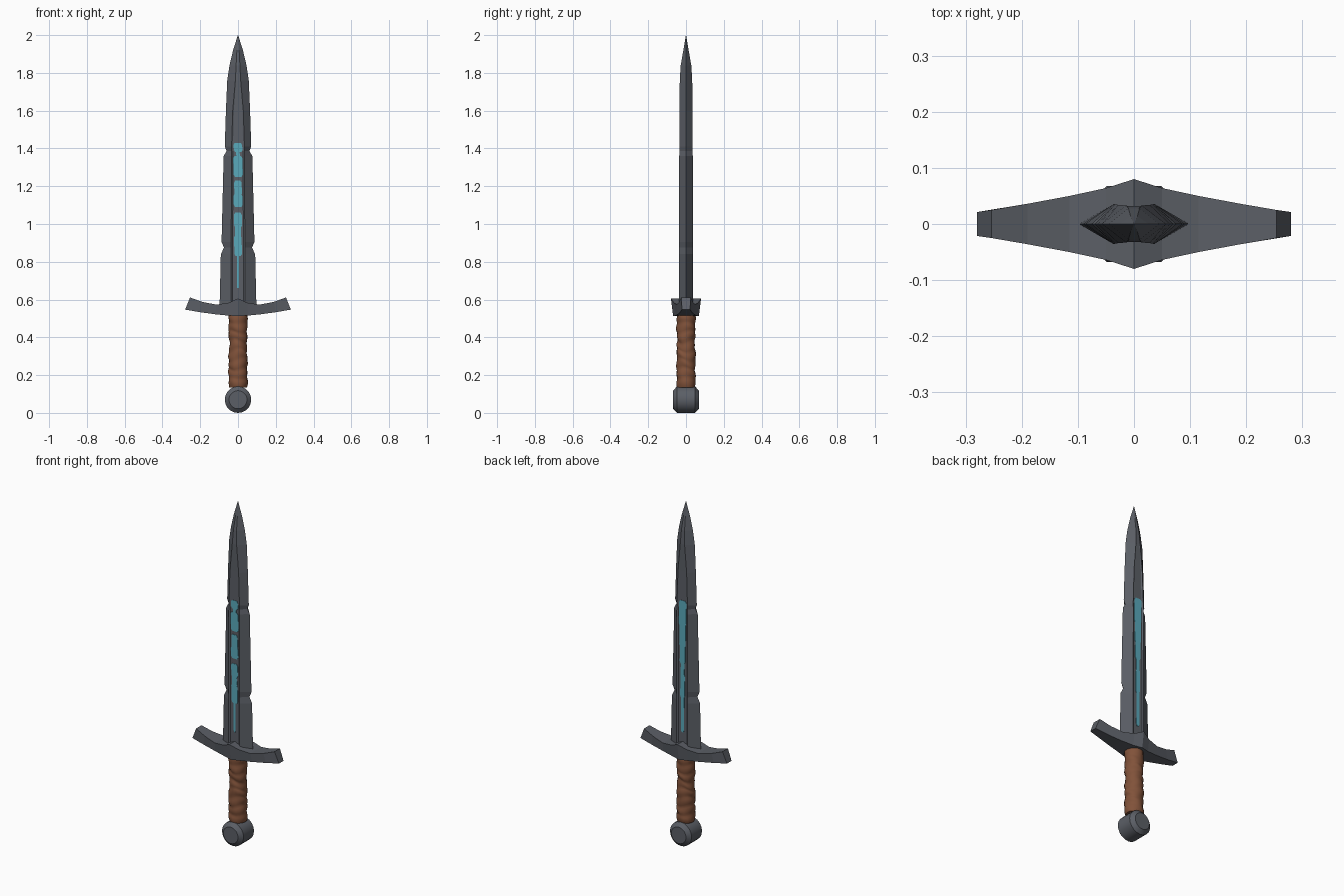
import bpy, bmesh, math

if "Cube" in bpy.data.objects:
    bpy.data.objects.remove(bpy.data.objects["Cube"])


def material(name, rgb):
    m = bpy.data.materials.new(name)
    m.diffuse_color = (*rgb, 1)
    m.use_nodes = True
    m.node_tree.nodes["Principled BSDF"].inputs["Base Color"].default_value = m.diffuse_color
    return m


STEEL = material("dark steel", (0.105, 0.114, 0.133))
LEATHER = material("brown leather", (0.22, 0.085, 0.042))
GLOW = material("blue inlay", (0.10, 0.40, 0.50))


def loft(name, rings, mat, smooth=None):
    """Skin a list of equal-length point rings and cap both ends."""
    bm = bmesh.new()
    vs = [[bm.verts.new(p) for p in ring] for ring in rings]
    n = len(rings[0])
    for a, b in zip(vs, vs[1:]):
        for i in range(n):
            j = (i + 1) % n
            bm.faces.new((a[i], a[j], b[j], b[i]))
    bm.faces.new(vs[0])
    bm.faces.new(vs[-1])
    bmesh.ops.remove_doubles(bm, verts=bm.verts, dist=1e-5)
    bmesh.ops.recalc_face_normals(bm, faces=bm.faces)
    me = bpy.data.meshes.new(name)
    bm.to_mesh(me)
    bm.free()
    me.materials.append(mat)
    ob = bpy.data.objects.new(name, me)
    bpy.context.collection.objects.link(ob)
    if smooth:
        bpy.ops.object.select_all(action='DESELECT')
        ob.select_set(True)
        bpy.context.view_layer.objects.active = ob
        bpy.ops.object.shade_smooth_by_angle(angle=math.radians(smooth))
    return ob


# Blade: edge half-width, ridge half-width, half-thickness, groove depth by height
def blade_ring(z, w, r, t, d):
    f = r * 0.78
    half = [(w, 0), (r, t), (f, t - d), (-f, t - d), (-r, t)]
    return [(x, y, z) for x, y in half] + [(-x, -y, z) for x, y in half]


blade = [
    (0.54, 0.098, 0.036, 0.036, 0.006), (0.84, 0.091, 0.036, 0.036, 0.006),
    (0.875, 0.074, 0.036, 0.036, 0.006), (0.905, 0.087, 0.036, 0.036, 0.006),
    (1.36, 0.076, 0.035, 0.036, 0.006), (1.387, 0.060, 0.035, 0.034, 0.005),
    (1.41, 0.070, 0.034, 0.035, 0.005), (1.60, 0.064, 0.028, 0.034, 0.004),
    (1.76, 0.057, 0.014, 0.033, 0.001), (1.84, 0.045, 0.010, 0.028, 0),
    (1.92, 0.026, 0.006, 0.014, 0), (2.0, 0.0008, 0.0003, 0.0005, 0)]
loft("blade", [blade_ring(*s) for s in blade], STEEL)


# Inlay: thin worn plates on the groove floor (z low, z high, half-width)
def inlay(name, pieces, side):
    for k, (z0, z1, w) in enumerate(pieces):
        c = min(0.012, (z1 - z0) * 0.3)
        outline = [(-w * 0.6, z0), (w * 0.7, z0), (w, z0 + c), (w * 0.9, z1 - c),
                   (w * 0.6, z1), (-w * 0.7, z1), (-w, z1 - c), (-w * 0.9, z0 + c)]
        loft(f"{name}_{k}", [[(x, side * y, z) for x, z in outline]
                             for y in (0.027, 0.0325)], GLOW)


inlay("front_inlay", [
    (0.66, 0.84, 0.006), (0.83, 0.94, 0.021), (0.93, 0.99, 0.017), (0.98, 1.06, 0.022),
    (1.09, 1.16, 0.025), (1.15, 1.23, 0.021), (1.25, 1.36, 0.026),
    (1.35, 1.39, 0.010), (1.38, 1.43, 0.024)], -1)
inlay("back_inlay", [
    (0.66, 0.88, 0.010), (0.86, 1.00, 0.015), (0.98, 1.08, 0.012), (1.06, 1.18, 0.018),
    (1.16, 1.30, 0.021), (1.28, 1.43, 0.025)], 1)

# Crossguard: bottom x, bottom z, top x, top z, half-depth; mirrored in x
arm = [(0, 0.513, 0, 0.606, 0.080), (0.05, 0.515, 0.05, 0.583, 0.064),
       (0.12, 0.522, 0.115, 0.573, 0.050), (0.20, 0.533, 0.19, 0.588, 0.036),
       (0.28, 0.547, 0.254, 0.611, 0.025)]
stations = [(-a, b, -c, d, e) for a, b, c, d, e in arm[:0:-1]] + arm
loft("crossguard", [[(xb, -y * 0.85, zb), (xb, y * 0.85, zb), (xt, y, zt), (xt, -y, zt)]
                    for xb, zb, xt, zt, y in stations], STEEL)

# Grip: stacked, slightly tilted leather wraps
grip = []
levels = 44
for i in range(levels + 1):
    u = i / levels
    z = 0.135 + u * 0.39
    bulge = 0.004 * abs(math.sin(u * math.pi * 8))
    waist = -0.004 * math.exp(-((z - 0.37) / 0.03) ** 2)
    ring = []
    for k in range(16):
        a = k * math.tau / 16
        r = 0.047 + bulge + waist + 0.0018 * math.sin(3 * a + u * 23)
        tilt = 0.014 * math.sin(a * 2 + u * 9) * math.sin(math.pi * u)
        ring.append((r * math.cos(a), r * math.sin(a), z + tilt))
    grip.append(ring)
loft("grip", grip, LEATHER, 40)

# Pommel: chamfered disc turned about the front-back axis
loft("pommel", [[(r * math.cos(k * math.tau / 20), y, 0.07 + r * math.sin(k * math.tau / 20))
                 for k in range(20)]
                for y, r in [(-0.068, 0.048), (-0.048, 0.07), (0.048, 0.07), (0.068, 0.048)]],
     STEEL, 30)
